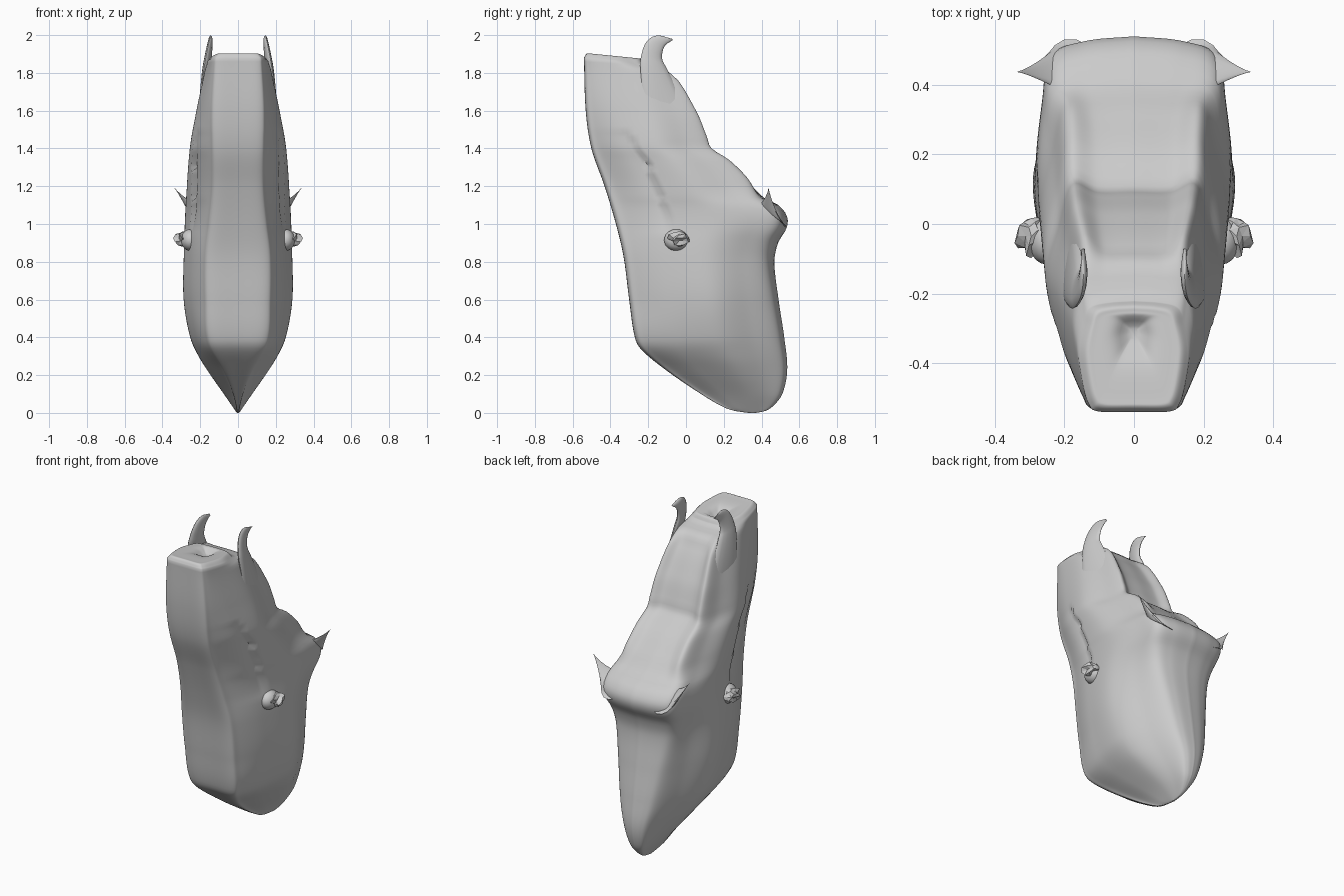
import bpy, bmesh, math, random
from mathutils import Vector

if "Cube" in bpy.data.objects:
    bpy.data.objects.remove(bpy.data.objects["Cube"])

random.seed(4)


def spline(pts, n):
    """Catmull-Rom through tuples, n steps per span."""
    pts = [Vector(p) for p in pts]
    ext = [2 * pts[0] - pts[1]] + pts + [2 * pts[-1] - pts[-2]]
    out = []
    for i in range(1, len(ext) - 2):
        a, b, c, d = ext[i - 1:i + 3]
        for k in range(n):
            t = k / n
            out.append(0.5 * (2 * b + (c - a) * t + (2 * a - 5 * b + 4 * c - d) * t * t
                              + (3 * b - a - 3 * c + d) * t ** 3))
    return out + [pts[-1]]


def curve_at(pts, z):
    """Smooth value at height z from (height, value) pairs."""
    n = len(pts)

    def slope(i):
        a, b = pts[max(i - 1, 0)], pts[min(i + 1, n - 1)]
        return (b[1] - a[1]) / (b[0] - a[0])
    i = max(k for k in range(n - 1) if pts[k][0] <= z)
    (z0, v0), (z1, v1) = pts[i], pts[i + 1]
    h, t = z1 - z0, (z - z0) / (z1 - z0)
    return ((1 + 2 * t) * (1 - t) ** 2 * v0 + t * (1 - t) ** 2 * h * slope(i)
            + t * t * (3 - 2 * t) * v1 + t * t * (t - 1) * h * slope(i + 1))


def finish(name, bm, mirror, angle=None):
    bmesh.ops.recalc_face_normals(bm, faces=bm.faces)
    me = bpy.data.meshes.new(name)
    bm.to_mesh(me)
    bm.free()
    ob = bpy.data.objects.new(name, me)
    bpy.context.collection.objects.link(ob)
    if mirror:
        ob.modifiers.new("Mirror", 'MIRROR')
    bpy.ops.object.select_all(action='DESELECT')
    bpy.context.view_layer.objects.active = ob
    ob.select_set(True)
    if angle:
        bpy.ops.object.shade_smooth_by_angle(angle=math.radians(angle))


def loft(name, rings, mirror=False):
    """Skin closed rings of points, cap both ends."""
    bm = bmesh.new()
    rows = [[bm.verts.new(p) for p in r] for r in rings]
    n = len(rows[0])
    for a, b in zip(rows, rows[1:]):
        for i in range(n):
            j = (i + 1) % n
            bm.faces.new((a[i], a[j], b[j], b[i]))
    bm.faces.new(rows[0][::-1])
    bm.faces.new(rows[-1])
    finish(name, bm, mirror, 50)


def oval(centre, half, thick):
    """Blade cross-section: half-length vector and sideways thickness."""
    side = Vector((thick, thick * 0.25, 0))
    return [centre + half * math.cos(math.tau * k / 14) + side * math.sin(math.tau * k / 14)
            for k in range(14)]


# Body outlines over height: front edge, back edge, three half widths
front = [(0, 0.33), (0.01, 0.26), (0.03, 0.2), (0.1, 0.08), (0.23, -0.11), (0.34, -0.24),
         (0.41, -0.272), (0.6, -0.3), (0.83, -0.33), (1, -0.37), (1.2, -0.43), (1.4, -0.5),
         (1.6, -0.53), (1.88, -0.54)]
back = [(0, 0.37), (0.01, 0.42), (0.04, 0.465), (0.1, 0.51), (0.23, 0.536), (0.4, 0.52),
        (0.6, 0.49), (0.8, 0.468), (0.9, 0.488), (0.98, 0.533), (1.04, 0.535), (1.1, 0.49),
        (1.14, 0.42), (1.24, 0.34), (1.34, 0.235), (1.4, 0.14), (1.46, 0.115), (1.6, 0.055),
        (1.8, -0.08), (1.88, -0.22)]
front_w = [(0, 0.003), (0.1, 0.03), (0.23, 0.09), (0.37, 0.17), (0.6, 0.188), (0.83, 0.188),
           (1, 0.17), (1.2, 0.152), (1.6, 0.15), (1.88, 0.13)]
mid_w = [(0, 0.006), (0.1, 0.075), (0.2, 0.145), (0.3, 0.208), (0.4, 0.252), (0.6, 0.287),
         (0.83, 0.287), (1.1, 0.276), (1.4, 0.255), (1.6, 0.22), (1.8, 0.178), (1.88, 0.16)]
back_w = [(0, 0.004), (0.1, 0.05), (0.23, 0.09), (0.37, 0.13), (0.6, 0.17), (0.83, 0.21),
          (1, 0.25), (1.1, 0.25), (1.2, 0.212), (1.4, 0.192), (1.6, 0.178), (1.88, 0.135)]

outlines = (front, back, front_w, mid_w, back_w)
levels = [0, 0.005, 0.01, 0.02, 0.03, 0.045, 0.06] + [0.08 + 0.02 * k for k in range(91)]
rows = [[z] + [curve_at(c, min(z, 1.88)) for c in outlines] for z in levels]
# Top lid, rounded over and sinking into a small dent
rows += spline([rows.pop(),
                (1.903, -0.525, -0.235, 0.112, 0.137, 0.115),
                (1.905, -0.5, -0.25, 0.095, 0.115, 0.1),
                (1.9, -0.4, -0.265, 0.05, 0.06, 0.05),
                (1.865, -0.33, -0.3, 0.01, 0.012, 0.01)], 5)

rings = []
for z, yf, yb, wf, wm, wb in rows:
    d = yb - yf
    # Back panels are hollow between their side ridges
    dip = 0.03 * min(1, max(0, (z - 1.1) / 0.15)) * min(1, max(0, (1.86 - z) / 0.1))
    half = [(0, yf), (0.78 * wf, yf + 0.005 * d), (wf, yf + 0.07 * d),
            (wf * 0.38 + wm * 0.62, yf + 0.27 * d), (wm, yf + 0.56 * d),
            (wm * 0.4 + wb * 0.6, yb - 0.2 * d), (wb * 0.94, yb - 0.06 * d + dip),
            (wb * 0.55, yb - 0.015 * d - 0.7 * dip), (0, yb - dip)]
    tilt = -0.1 * min(1, max(0, (z - 1.82) / 0.06))   # top slopes to the back
    u = z - 0.95
    crease = -0.09 - 0.1 * u - 0.58 * u * u           # side crease above the knob
    pts = []
    for x, y in spline(half, 9):
        if 0 < u < 0.55 and y < crease:
            x -= 0.026 * math.exp((y - crease) / 0.08) * math.sin(u / 0.55 * math.pi) ** 0.7
        pts.append((max(x, 0), y, z + tilt * (y + 0.54)))
    rings.append(pts + [(-x, y, zz) for x, y, zz in pts[-2:0:-1]])
loft("body", rings)

# Upper horns: thin blades curling backwards (front y z, back y z, thickness)
upper_rows = [
    (-0.2, 1.5, 0.07, 1.48, 0.012),
    (-0.24, 1.8, -0.09, 1.8, 0.018),
    (-0.235, 1.9, -0.125, 1.87, 0.016),
    (-0.205, 1.97, -0.122, 1.92, 0.013),
    (-0.15, 1.998, -0.105, 1.95, 0.01),
    (-0.072, 1.98, -0.071, 1.973, 0.002),
]
rings = []
for ya, za, yb, zb, t in spline(upper_rows, 6):
    a = Vector((0.205 - 0.24 * (za - 1.5) ** 2, ya, za))
    b = Vector((0.168 - 0.055 * (zb - 1.5), yb, zb))
    rings.append(oval((a + b) / 2, (a - b) / 2, t))
loft("upper_horn", rings, True)

# Rear horns: short spikes flaring outwards and up from the back ledge
base, tip = Vector((0.165, 0.445, 1.04)), Vector((0.335, 0.437, 1.19))
rings = []
for k in range(13):
    t = k / 12
    s = max(1 - t, 0.02)
    c = base.lerp(tip, t)
    c.z = base.z + (tip.z - base.z) * t ** 1.5
    rings.append(oval(c, Vector((0, 0.085, -0.055)) * s ** 1.2, 0.08 * s ** 1.6))
loft("rear_horn", rings, True)


def knob(name, centre, size, subdivisions, jitter, angle):
    bm = bmesh.new()
    bmesh.ops.create_icosphere(bm, subdivisions=subdivisions, radius=1)
    for v in bm.verts:
        k = 1 + random.uniform(-jitter, jitter)
        v.co = Vector([c + p * s * k for c, p, s in zip(centre, v.co, size)])
    finish(name, bm, True, angle)


# Side knobs: smooth swelling with a jagged faceted tip
knob("knob_base", (0.252, -0.05, 0.915), (0.05, 0.066, 0.058), 3, 0, 60)
knob("knob_tip", (0.295, -0.035, 0.925), (0.04, 0.05, 0.034), 2, 0.35, None)
